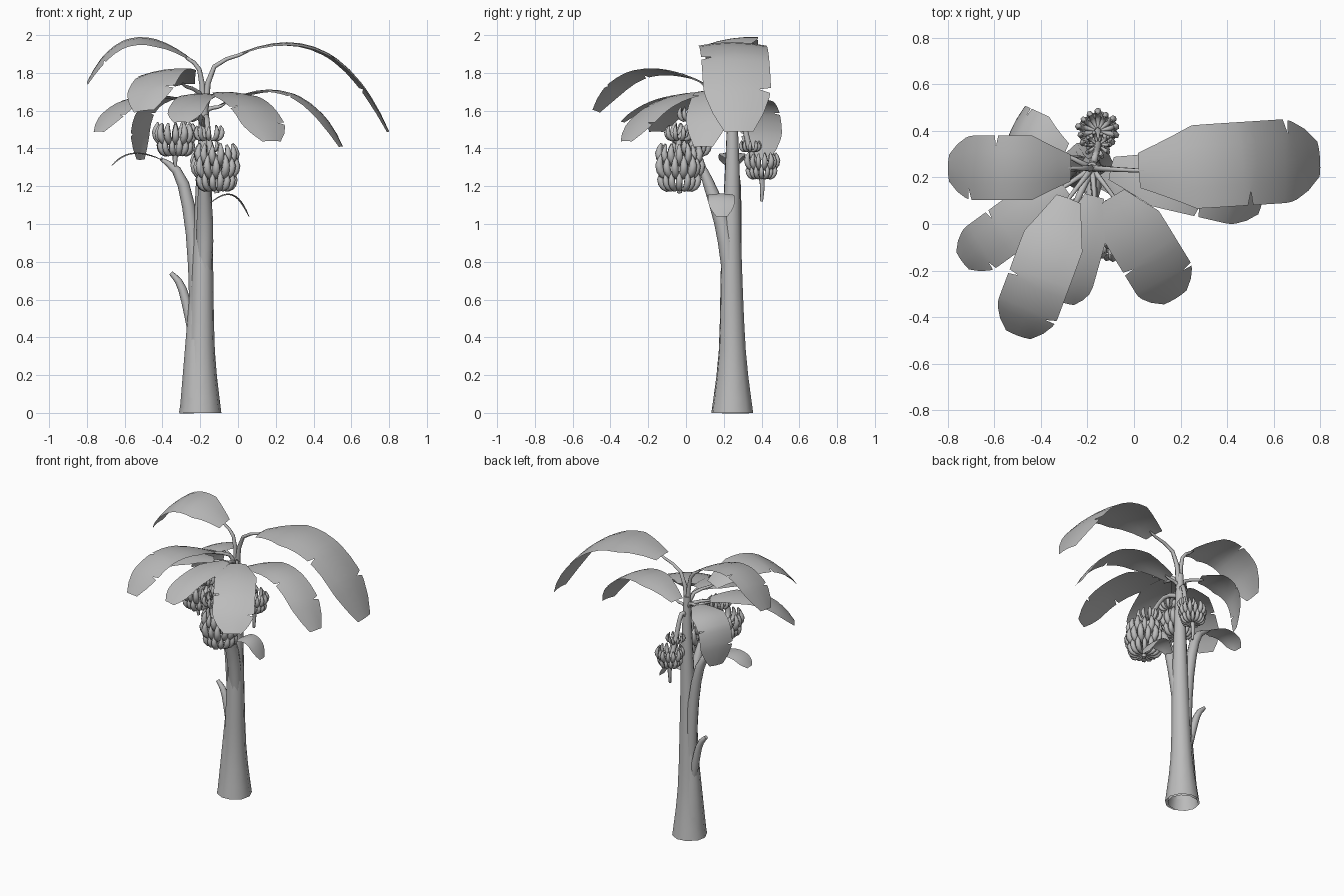
import bpy, bmesh, math
from mathutils import Vector

if "Cube" in bpy.data.objects:
    bpy.data.objects.remove(bpy.data.objects["Cube"], do_unlink=True)

GREY = (0.5, 0.5, 0.5, 1)
CROWN = Vector((-0.18, 0.24, 1.52))

material = bpy.data.materials.new("plain grey")
material.use_nodes = True
material.diffuse_color = GREY
material.node_tree.nodes["Principled BSDF"].inputs["Base Color"].default_value = GREY


def finish(bm, name):
    mesh = bpy.data.meshes.new(name)
    bm.to_mesh(mesh)
    bm.free()
    obj = bpy.data.objects.new(name, mesh)
    bpy.context.collection.objects.link(obj)
    mesh.materials.append(material)
    bpy.ops.object.select_all(action="DESELECT")
    obj.select_set(True)
    bpy.context.view_layer.objects.active = obj
    bpy.ops.object.shade_smooth_by_angle(angle=math.radians(65))


def sample(points, t):
    """Smooth value on a path of tuples, t running from start to end."""
    last = len(points) - 1
    i = min(int(t * last), last - 1)
    f = t * last - i
    before, start, end, after = (points[max(0, min(last, i + k))] for k in (-1, 0, 1, 2))
    return [0.5 * (2 * q + (r - p) * f + (2 * p - 5 * q + 4 * r - s) * f * f
                   + (3 * q - p - 3 * r + s) * f ** 3)
            for p, q, r, s in zip(before, start, end, after)]


def add_tube(bm, points, sides=8, steps=8, closed=True):
    """Sweep a circle along (x, y, z, radius) points."""
    samples = [sample(points, k / steps) for k in range(steps + 1)]
    centres = [Vector(s[:3]) for s in samples]
    u, rings = Vector((0.9, 0.1, 0.3)), []
    for k, centre in enumerate(centres):
        tangent = (centres[min(k + 1, steps)] - centres[max(k - 1, 0)]).normalized()
        u = (u - tangent * u.dot(tangent)).normalized()
        v = tangent.cross(u)
        angles = [math.tau * j / sides for j in range(sides)]
        rings.append([bm.verts.new(centre + samples[k][3] * (u * math.cos(a) + v * math.sin(a)))
                      for a in angles])
    for low, high in zip(rings, rings[1:]):
        for j in range(sides):
            m = (j + 1) % sides
            bm.faces.new((low[j], low[m], high[m], high[j]))
    bm.faces.new(rings[-1])
    if closed:
        bm.faces.new(rings[0][::-1])


def tube(name, points, **options):
    bm = bmesh.new()
    add_tube(bm, points, **options)
    finish(bm, name)


def leaf(name, base, tip, arch, width, bend=0.65, roll=0, stalk=True):
    """Blunt blade arching from base to tip; arch is the height that pulls it up."""
    base, tip = Vector(base), Vector(tip)
    control = base.lerp(tip, bend)
    control.z = arch
    along = tip - base
    side = Vector((-along.y, along.x, 0)).normalized()
    side = (side + Vector((0, 0, roll))).normalized()
    # Wide blades get a torn nick on each edge
    stations = [(k / 12, 0) for k in range(13)]
    if width > 0.2:
        for place, edge in ((0.54, -1), (0.79, 1)):
            stations += [(place - 0.015, 0), (place, edge), (place + 0.015, 0)]
    bm, rows = bmesh.new(), []
    for t, nick in sorted(stations):
        point = base.lerp(control, t).lerp(control.lerp(tip, t), t)
        tangent = (control - base).lerp(tip - control, t)
        normal = tangent.cross(side).normalized()
        rounding = 1 - 0.58 * (max(t - 0.75, 0) * 4) ** 2
        half = width / 2 * min(1, 0.42 + 2.3 * t) * rounding
        row = []
        for edge in (-1, -0.5, 0, 0.5, 1):
            w = edge * 0.66 if nick and edge == nick else edge
            row.append(bm.verts.new(point + half * (side * w - normal * 0.1 * w * w)))
        rows.append(row)
    for a, b in zip(rows, rows[1:]):
        for j in range(4):
            bm.faces.new((a[j], a[j + 1], b[j + 1], b[j]))
    finish(bm, name)
    if stalk:
        elbow = CROWN.lerp(base, 0.2)
        elbow.z = CROWN.z + 0.75 * (base.z - CROWN.z)
        below = Vector((0, 0, 0.01))
        neck, end = base - below, base.lerp(control, 0.08) - below
        tube(name.replace("leaf", "stalk"),
             [(*CROWN, 0.022), (*elbow, 0.013), (*neck, 0.009), (*end, 0.004)], sides=6)


FRUIT = ((0.15, 0, 0.06), (0.55, -0.06, 0.13), (0.82, 0.12, 0.17),
         (0.92, 0.48, 0.16), (0.8, 0.85, 0.05))


def bunch(name, bottom, reach, rows, top_shift, tail):
    """Rows of upturned fruit, a smaller hand above, and the hanging stalk."""
    bottom = Vector(bottom)
    up = Vector((0, 0, reach))
    hands = [(bottom + up * 0.55 * k, reach * (0.86 if k == 0 else 1.06 - 0.06 * k))
             for k in range(rows)]
    top = bottom + up * (0.55 * rows + 0.5) + Vector((*top_shift, 0))
    hands.append((top, reach * 0.65))
    bm = bmesh.new()
    for h, (centre, spread) in enumerate(hands):
        count = 14 if h < rows else 10
        for k in range(count):
            a = math.tau * (k + 0.5 * (h % 2)) / count
            size = spread * (1 + 0.06 * math.sin(k * 2.4))
            add_tube(bm, [(centre.x + math.cos(a) * r * size, centre.y + math.sin(a) * r * size,
                           centre.z + z * size, w * size) for r, z, w in FRUIT], sides=6, steps=7)
    finish(bm, name)
    crest = CROWN.lerp(top, 0.5)
    crest.z = max(CROWN.z, top.z) + 0.05
    end = bottom - Vector((0, 0, tail))
    tube(name + "_stalk", [(*CROWN, 0.018), (*crest, 0.014), (*top, 0.016),
                           (*bottom, 0.015), (*end, 0.008)], steps=12)


# Trunk with a flared, overlapping sheath at its foot
tube("trunk", [(-0.2, 0.245, 0, 0.113), (-0.195, 0.245, 0.33, 0.073),
               (-0.187, 0.24, 0.85, 0.055), (-0.18, 0.245, 1.3, 0.039),
               (-0.18, 0.245, 1.68, 0.022)], sides=10, steps=12, closed=False)
tube("base_sheath", [(-0.21, 0.24, 0, 0.1), (-0.22, 0.245, 0.38, 0.058),
                     (-0.215, 0.25, 0.7, 0.035)], sides=10, closed=False)

# Side stems and the cut stub
tube("right_stem", [(-0.215, 0.25, 0.4, 0.04), (-0.235, 0.258, 0.9, 0.037),
                    (-0.3, 0.258, 1.24, 0.03), (-0.41, 0.25, 1.345, 0.008)])
tube("front_stem", [(-0.18, 0.235, 0.7, 0.04), (-0.175, 0.2, 0.98, 0.045),
                    (-0.18, 0.11, 1.24, 0.028), (-0.18, 0.07, 1.33, 0.012)])
tube("stub", [(-0.22, 0.25, 0.28, 0.02), (-0.255, 0.265, 0.5, 0.026),
              (-0.3, 0.275, 0.67, 0.022), (-0.355, 0.28, 0.74, 0.012)])

# Upper leaves
leaf("left_top_leaf", (0.02, 0.23, 1.91), (0.8, 0.28, 1.49), 2.12, 0.36)
leaf("right_top_leaf", (-0.27, 0.24, 1.89), (-0.8, 0.24, 1.75), 2.13, 0.28, roll=-0.15)

# Lower ring of leaves
leaf("front_right_leaf", (-0.28, 0.11, 1.74), (-0.5, -0.48, 1.6), 1.95, 0.27, roll=0.13)
leaf("front_left_leaf", (-0.09, 0.12, 1.7), (0.18, -0.32, 1.44), 1.71, 0.27)
leaf("front_leaf", (-0.17, 0.12, 1.69), (-0.3, -0.34, 1.54), 1.71, 0.2)
leaf("side_right_leaf", (-0.3, 0.16, 1.66), (-0.74, -0.16, 1.49), 1.75, 0.22)
leaf("back_right_leaf", (-0.3, 0.3, 1.67), (-0.52, 0.4, 1.34), 1.7, 0.24, bend=1.25)
leaf("left_lower_leaf", (-0.1, 0.24, 1.63), (0.55, 0.09, 1.41), 1.87, 0.24)

# Small leaves on the side stems
leaf("small_left_leaf", (-0.15, 0.18, 1.11), (0.06, 0.19, 1.04), 1.24, 0.14, stalk=False)
leaf("small_right_leaf", (-0.4, 0.25, 1.34), (-0.67, 0.24, 1.31), 1.43, 0.14, stalk=False)

# Hanging fruit
bunch("front_bunch", (-0.115, -0.035, 1.19), 0.122, 3, (-0.04, 0), 0.02)
bunch("right_bunch", (-0.33, 0.03, 1.375), 0.112, 2, (0.05, 0), 0.07)
bunch("back_bunch", (-0.155, 0.4, 1.25), 0.088, 2, (0, -0.06), 0.13)
